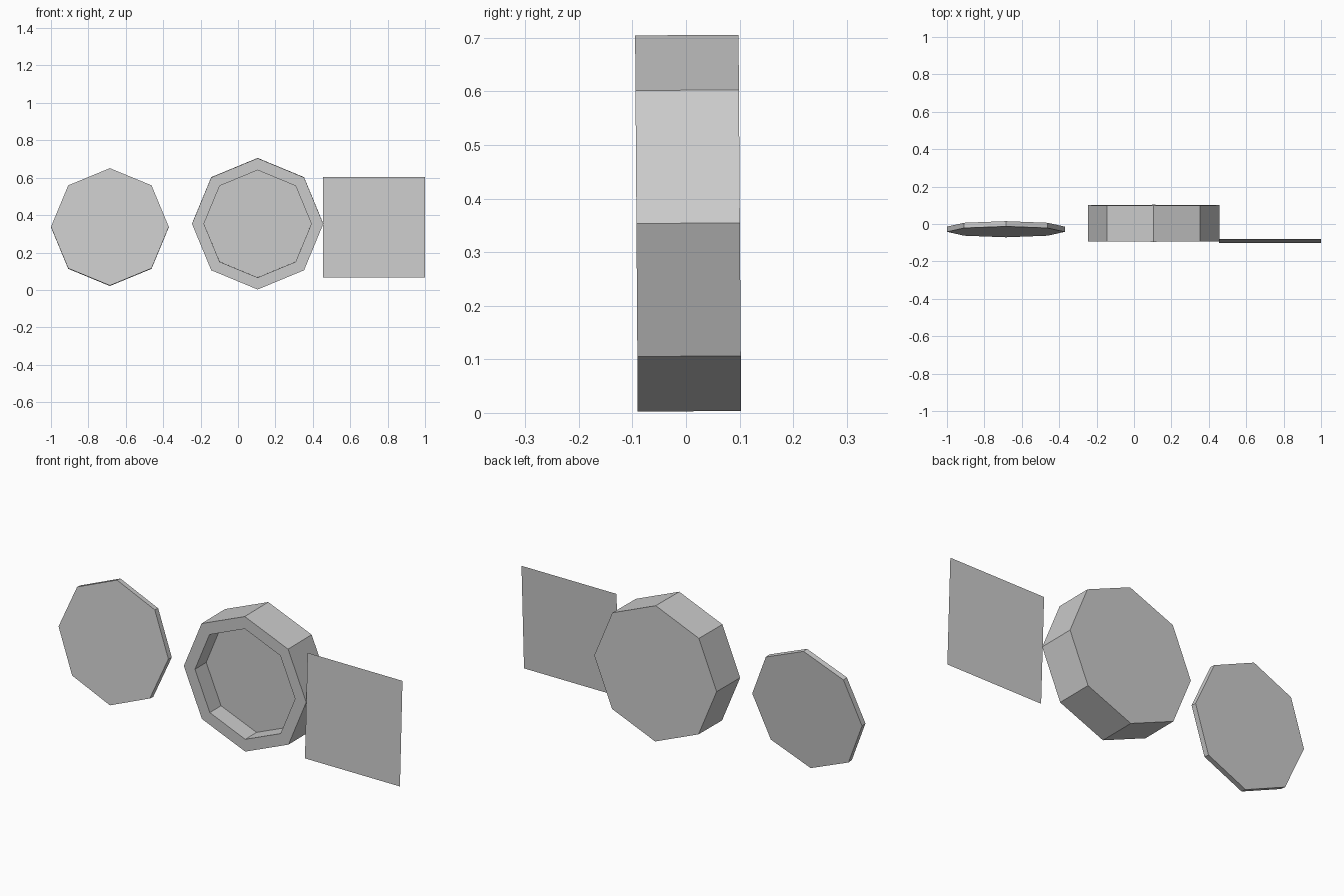
import bpy, bmesh
from math import radians, cos, pi
from mathutils import Matrix, Vector

if "Cube" in bpy.data.objects:
    bpy.data.objects.remove(bpy.data.objects["Cube"])


def finish(bm, name, location, tilt):
    bmesh.ops.recalc_face_normals(bm, faces=bm.faces[:])
    mesh = bpy.data.meshes.new(name)
    bm.to_mesh(mesh)
    bm.free()
    obj = bpy.data.objects.new(name, mesh)
    obj.location = location
    obj.rotation_euler.x = radians(tilt)
    bpy.context.collection.objects.link(obj)
    return obj


def octagon_prism(radius, depth):
    # Eight-sided cylinder whose axis runs front to back, a corner at the top
    bm = bmesh.new()
    bmesh.ops.create_cone(bm, cap_ends=True, segments=8, radius1=radius,
                          radius2=radius, depth=depth,
                          matrix=Matrix.Rotation(radians(90), 4, 'X'))
    return bm


# Loose disc on the left, leaning back
finish(octagon_prism(0.315, 0.028), "disc", (-0.685, -0.028, 0.336), -5.3)

# Octagonal case with a shallow recess in its front
bm = octagon_prism(0.351, 0.193)
front = min(bm.faces, key=lambda f: f.calc_center_median().y)
bmesh.ops.inset_region(bm, faces=[front], thickness=0.064 * cos(pi / 8),
                       use_even_offset=True)
floor = bmesh.ops.extrude_discrete_faces(bm, faces=[front])["faces"][0]
bmesh.ops.translate(bm, verts=floor.verts[:], vec=Vector((0, 0.092, 0)))
finish(bm, "case", (0.105, 0.004, 0.354), 0.4)

# Flat single-sheet panel on the right, leaning back slightly
bm = bmesh.new()
w, h = 0.2725, 0.27
bm.faces.new([bm.verts.new((x, 0, z))
              for x, z in ((-w, -h), (w, -h), (w, h), (-w, h))])
finish(bm, "panel", (0.7275, -0.091, 0.335), -2.2)
